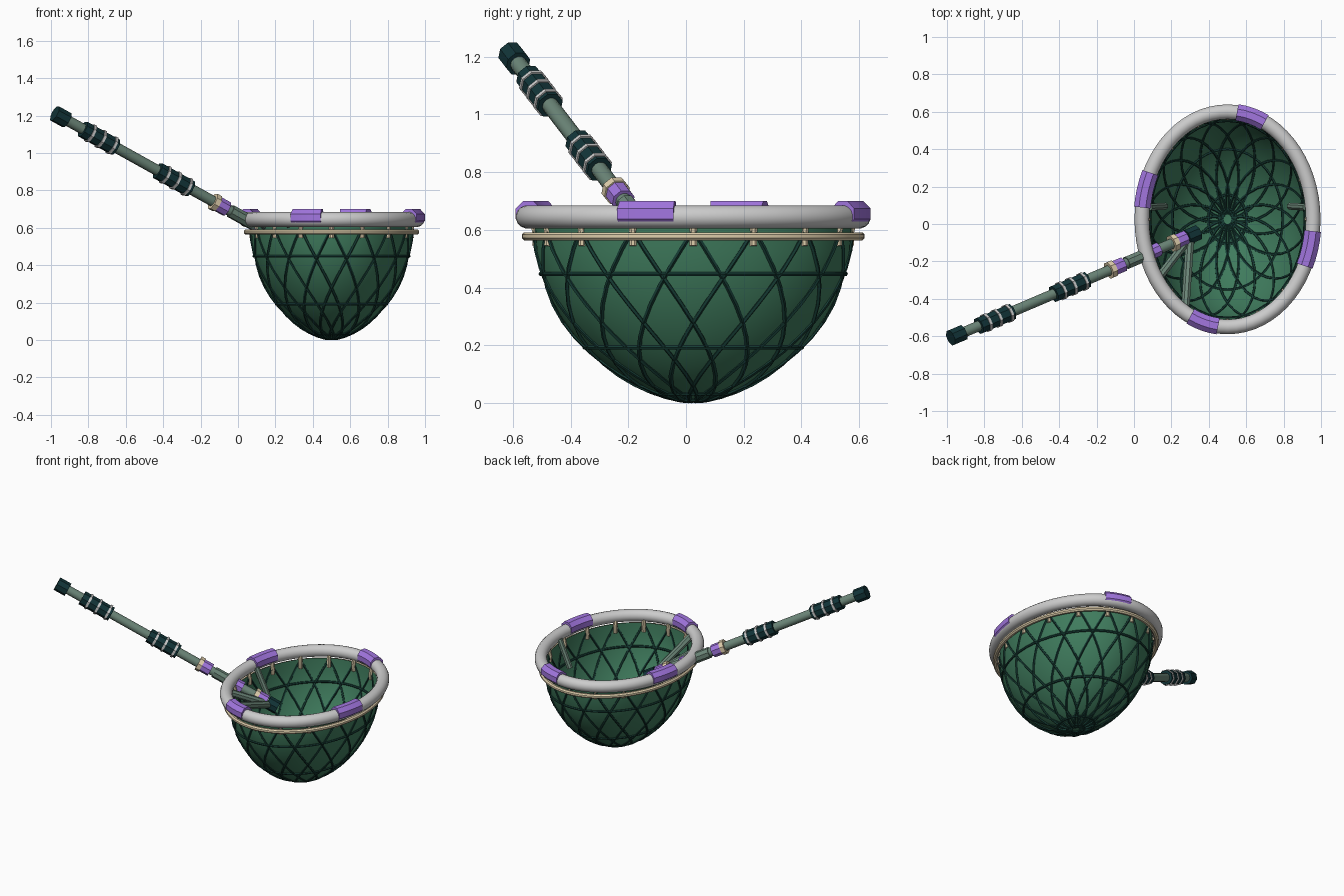
import bpy, bmesh
from math import sin, cos, pi, radians
from mathutils import Vector

if "Cube" in bpy.data.objects:
    bpy.data.objects.remove(bpy.data.objects["Cube"])

CX, CY = 0.5, 0.025
MATS = {}
COL = {"green": (.05, .2, .11), "cord": (.008, .045, .035), "dark": (.006, .035, .04),
       "pole": (.15, .24, .19), "purple": (.36, .18, .74), "cream": (.75, .63, .42)}


def finish(name, bm, color=None, smooth=True):
    bmesh.ops.recalc_face_normals(bm, faces=bm.faces)
    me = bpy.data.meshes.new(name)
    bm.to_mesh(me)
    bm.free()
    ob = bpy.data.objects.new(name, me)
    bpy.context.collection.objects.link(ob)
    if color:
        if color not in MATS:
            MATS[color] = bpy.data.materials.new(color)
            MATS[color].diffuse_color = (*COL[color], 1)
        me.materials.append(MATS[color])
    if smooth:
        bpy.context.view_layer.objects.active = ob
        ob.select_set(True)
        bpy.ops.object.shade_smooth_by_angle(angle=radians(35))
        ob.select_set(False)
    return ob


def sweep(bm, pts, r, sides, closed=False):
    """Tube along points; caps the ends when open."""
    n, rings, ref = len(pts), [], None
    for i, p in enumerate(pts):
        a = pts[(i - 1) % n] if closed or i else p
        b = pts[(i + 1) % n] if closed or i < n - 1 else p
        t = (b - a).normalized()
        up = Vector((0, 0, 1)) if abs(t.z) < .95 else Vector((0, 1, 0))
        if ref is not None and not closed:
            up = ref
        u = (up - t * up.dot(t)).normalized()
        ref, v = u, t.cross(u)
        rings.append([bm.verts.new(p + r * (u * cos(2 * pi * (k + .5) / sides) + v * sin(2 * pi * (k + .5) / sides)))
                      for k in range(sides)])
    for i in range(n if closed else n - 1):
        A, B = rings[i], rings[(i + 1) % n]
        for k in range(sides):
            j = (k + 1) % sides
            bm.faces.new((A[k], A[j], B[j], B[k]))
    if not closed:
        bm.faces.new(rings[0])
        bm.faces.new(rings[-1])


def tube(name, pts, r, sides, color=None, closed=False):
    bm = bmesh.new()
    sweep(bm, [Vector(p) for p in pts], r, sides, closed)
    return finish(name, bm, color)


def oval(rx, ry, z, t):
    return Vector((CX + rx * cos(t), CY + ry * sin(t), z))


def bowl_point(z, t, off=0.0):
    d = min(1, max(0, (.6 - z) / .595))
    s = (1 - d * d) ** .6
    return oval(.432 * s + off, .55 * s + off, z, t)


def loop(n):
    return [2 * pi * i / n for i in range(n)]


# bowl shell
zs = [.605 - .6 * sin(pi / 2 * i / 12) for i in range(12)]
bm = bmesh.new()
rows = [[bm.verts.new(bowl_point(z, t)) for t in loop(48)] for z in zs]
for A, B in zip(rows, rows[1:]):
    for k in range(48):
        bm.faces.new((A[k], A[(k + 1) % 48], B[(k + 1) % 48], B[k]))
tip = bm.verts.new((CX, CY, .005))
for k in range(48):
    bm.faces.new((rows[-1][k], rows[-1][(k + 1) % 48], tip))
finish("bowl", bm, "green")

# diagonal net cords and horizontal bands
bm = bmesh.new()
for sgn in (-1, 1):
    for t0 in loop(16):
        pts = []
        for i in range(15):
            f = i / 14
            z = .6 - .593 * sin(pi / 2 * f)
            pts.append(bowl_point(z, t0 + sgn * radians(62) * f))
        sweep(bm, pts, .008, 5)
finish("diagonal_cords", bm, "cord")
bm = bmesh.new()
for z in (.448, .193, .033, .012):
    sweep(bm, [bowl_point(z, t) for t in loop(48)], .008, 6, True)
finish("horizontal_cords", bm, "cord")

# rims
tube("rim", [oval(.458, .575, .645, t) for t in loop(64)], .04, 16, None, True)
tube("lower_rim", [oval(.455, .58, .578, t) for t in loop(64)], .015, 8, "cream", True)

# ties joining the rims
bm = bmesh.new()
for t in loop(16):
    sweep(bm, [oval(.427, .545, .545, t), oval(.425, .543, .585, t), oval(.435, .553, .63, t)], .014, 8)
finish("rim_ties", bm, "cream")

# rim sleeves
for i in range(4):
    c = 74 + 90 * i
    tube(f"rim_sleeve_{i + 1}",
         [oval(.458, .575, .656, radians(c - 9.7 + 19.4 * k / 4)) for k in range(5)], .048, 8, "purple")

# handle, addressed by world x along its axis
P0, P1 = Vector((-.95, -.596, 1.195)), Vector((.32, -.055, .49))


def at(x):
    return P0.lerp(P1, (x - P0.x) / (P1.x - P0.x))


def part(name, x0, x1, r, color=None, sides=8):
    return tube(name, [at(x0), at(x1)], r, sides, color)


part("handle_pole", -.95, .32, .029, "pole", 12)
part("end_cap", -.98, -.915, .045, "dark")
for i, x in enumerate((-.83, -.43)):
    part(f"grip_{i + 1}", x, x + .175, .047, "dark")
    for k, f in enumerate((.035, .09, .15)):
        part(f"grip_ring_{i + 1}_{k + 1}", x + f, x + f + .012, .053)
for i, x in enumerate((-.135, .2)):
    part(f"collar_{i + 1}", x + .02, x + .075, .042, "purple")
    part(f"collar_trim_{i + 1}", x, x + .024, .048, "cream")
part("rim_socket", -.04, .1, .036, "pole")
part("rim_collar", .09, .13, .04, "purple")
part("hub", .28, .34, .044, "dark")

# braces from hub to rim, and side struts
tube("brace_front", [(.3, -.07, .5), (.275, -.44, .625)], .024, 8, "pole")
tube("brace_left", [(.3, -.07, .5), (.13, -.29, .625)], .024, 8, "pole")
for name, s in (("strut_left", -1), ("strut_right", 1)):
    tube(name, [(CX + s * .42, .09, .64), (CX + s * .335, .095, .46)], .02, 8, "pole")

for m in bpy.data.materials:
    if m.users and not m.is_grease_pencil:
        m.use_nodes = True
        m.node_tree.nodes["Principled BSDF"].inputs["Base Color"].default_value = m.diffuse_color
